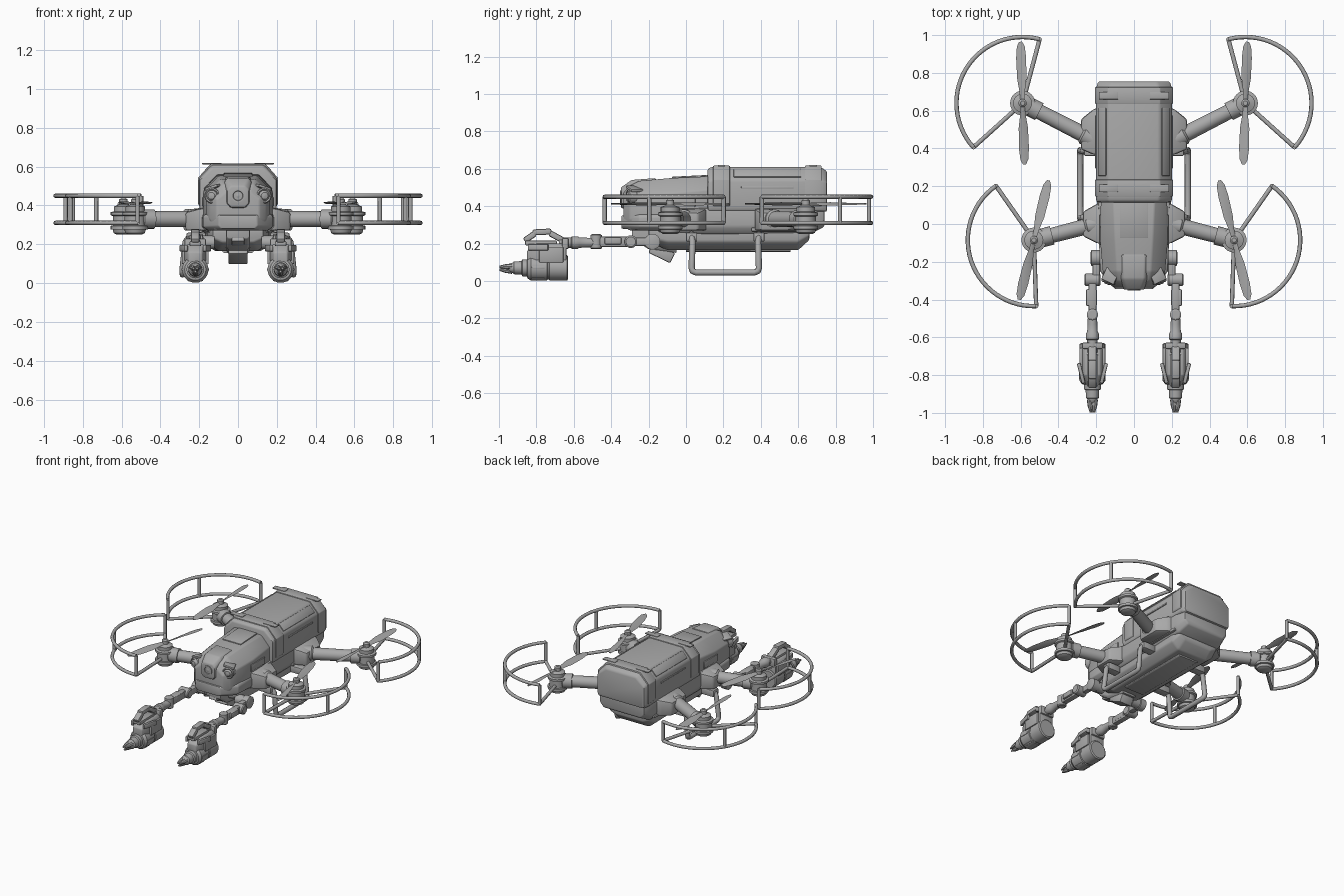
import bpy, bmesh, math
from mathutils import Vector, Matrix

if "Cube" in bpy.data.objects:
    bpy.data.objects.remove(bpy.data.objects["Cube"])

grey = bpy.data.materials.new("matte_grey")
grey.use_nodes = True
grey.diffuse_color = (0.4, 0.4, 0.4, 1)
grey.node_tree.nodes["Principled BSDF"].inputs["Base Color"].default_value = (0.4, 0.4, 0.4, 1)


def mirrored(ob, on):
    if on:
        m = ob.modifiers.new("mirror", 'MIRROR')
        m.use_mirror_merge = False


def finish(name, bm, bevel, mirror):
    """Bevel sharp edges, shade smooth by angle, link the object."""
    bmesh.ops.recalc_face_normals(bm, faces=bm.faces)
    bm.normal_update()
    if bevel:
        sharp = [e for e in bm.edges if e.is_manifold and e.calc_face_angle() > 0.3]
        bmesh.ops.bevel(bm, geom=sharp, offset=bevel, segments=2, profile=0.5,
                        affect='EDGES', clamp_overlap=True)
    me = bpy.data.meshes.new(name)
    bm.to_mesh(me)
    bm.free()
    me.materials.append(grey)
    me.shade_smooth()
    me.set_sharp_from_angle(angle=math.radians(32))
    ob = bpy.data.objects.new(name, me)
    bpy.context.collection.objects.link(ob)
    mirrored(ob, mirror)


def loft(name, rings, bevel=0.0, mirror=False):
    bm = bmesh.new()
    vs = [[bm.verts.new(p) for p in r] for r in rings]
    n = len(vs[0])
    for a, b in zip(vs, vs[1:]):
        for i in range(n):
            bm.faces.new((a[i], a[(i + 1) % n], b[(i + 1) % n], b[i]))
    bm.faces.new(vs[0])
    bm.faces.new(vs[-1])
    finish(name, bm, bevel, mirror)


def hull(name, rows, bevel=0.01, cx=0.0, mirror=False):
    """Row: y, half widths at bottom, middle, top, then four heights."""
    rings = []
    for y, wb, wm, wm2, wt, z0, z1, z2, z3 in [(r[0], r[1], r[2], r[2], *r[3:]) for r in rows]:
        side = [(wb, z0), (wm, z1), (wm2, z2), (wt, z3)]
        rings.append([(cx + x, y, z) for x, z in side] +
                     [(cx - x, y, z) for x, z in reversed(side)])
    loft(name, rings, bevel, mirror)


def box(name, centre, size, bevel=0.006, mirror=False, turn=Matrix()):
    bm = bmesh.new()
    m = Matrix.Translation(centre) @ turn.to_4x4() @ Matrix.Diagonal((*size, 1))
    bmesh.ops.create_cube(bm, size=1, matrix=m)
    finish(name, bm, bevel, mirror)


def lathe(name, p, direction, profile, mirror=False, sides=24):
    """Turned part: profile of (distance, radius) from p along direction."""
    q = Vector(direction).to_track_quat('Z', 'Y')
    rings = []
    for d, r in profile:
        rings.append([Vector(p) + q @ Vector((r * math.cos(t), r * math.sin(t), d))
                      for t in (math.tau * i / sides for i in range(sides))])
    loft(name, rings, 0, mirror)


def tubes(name, paths, radius):
    """Mirrored round bars along paths."""
    cu = bpy.data.curves.new(name, 'CURVE')
    cu.dimensions = '3D'
    cu.bevel_depth, cu.bevel_resolution, cu.use_fill_caps = radius, 2, True
    for path in paths:
        s = cu.splines.new('POLY')
        s.points.add(len(path) - 1)
        for pt, co in zip(s.points, path):
            pt.co = (*co, 1)
        s.use_smooth = True
    cu.materials.append(grey)
    ob = bpy.data.objects.new(name, cu)
    bpy.context.collection.objects.link(ob)
    mirrored(ob, True)


# Fuselage
hull("rear_cover", [(0.115, .19, .2, .13, .37, .39, .53, .60), (0.14, .19, .2, .135, .37, .39, .54, .61),
                    (0.72, .19, .2, .135, .37, .39, .54, .61), (0.755, .18, .19, .12, .37, .39, .53, .585)], 0.015)
hull("middle_hull", [(-0.15, .15, .17, .17, .26, .29, .36, .38), (0.1, .17, .195, .19, .25, .29, .37, .39),
                     (0.66, .17, .195, .19, .25, .29, .37, .39), (0.74, .15, .18, .18, .29, .32, .37, .385)])
hull("lower_hull", [(-0.2, .08, .13, .13, .21, .23, .26, .28), (-0.1, .1, .16, .16, .165, .21, .26, .28),
                    (0.6, .12, .175, .175, .165, .21, .26, .28), (0.66, .11, .16, .17, .22, .24, .26, .28)])
hull("belly_plate", [(0.0, .07, .08, .08, .155, .16, .165, .17), (0.56, .07, .08, .08, .155, .16, .165, .17)], 0.002)
for y in (0.19, 0.68):
    hull("cover_band", [(y - .045, .2, .206, .138, .4, .41, .543, .616),
                        (y + .045, .2, .206, .138, .4, .41, .543, .616)], 0.004)
    box("cover_latch", (0.135, y, .616), (.1, .04, .008), 0.002, True)
box("cover_rail", (0.2, .435, .5), (.012, .28, .012), 0.003, True)
box("cover_edge_panel", (0.168, .435, .576), (.06, .36, .012), 0.004, True,
    Matrix.Rotation(math.radians(47), 4, 'Y'))
box("hull_side_strip", (0.19, .5, .275), (.02, .3, .02), 0.005, True)

# Nose
hull("nose", [(0.14, .15, .175, .11, .27, .33, .49, .56), (-0.08, .15, .18, .10, .27, .33, .47, .55),
              (-0.25, .13, .165, .09, .27, .33, .46, .535), (-0.3, .12, .145, .08, .27, .33, .45, .51),
              (-0.335, .09, .11, .06, .29, .34, .43, .47)], 0.008)
hull("chin_bumper", [(-0.1, .165, .185, .18, .27, .29, .34, .355), (-0.25, .15, .18, .17, .27, .29, .34, .355),
                     (-0.345, .085, .1, .095, .28, .295, .34, .35)], 0.006)
hull("camera_housing", [(-0.16, .05, .075, .06, .38, .41, .53, .55), (-0.29, .045, .07, .055, .38, .41, .52, .54),
                        (-0.348, .035, .055, .035, .39, .41, .48, .5)], 0.008)
lathe("main_lens", (0, -.335, .45), (0, -1, 0), [(0, .034), (.018, .034), (.018, .026), (.01, .022), (.016, .001)])
lathe("side_lens", (.125, -.27, .45), (.25, -1, 0),
      [(0, .04), (.04, .04), (.045, .034), (.04, .028), (.05, .018), (.053, .001)], True)
box("lens_brow", (.125, -.275, .493), (.075, .07, .015), 0.005, True,
    Matrix.Rotation(math.radians(25), 4, 'Z') @ Matrix.Rotation(0.3, 4, 'Y'))
box("roof_hatch", (0, .02, .556), (.15, .19, .012), 0.004, False, Matrix.Rotation(0.05, 4, 'X'))
box("nose_side_vent", (.178, -.03, .42), (.014, .16, .05), 0.005, True)

# Under-nose sensor
hull("sensor_mount", [(-0.29, .05, .06, .06, .23, .24, .27, .28), (-0.2, .05, .062, .062, .17, .19, .27, .28),
                      (-0.05, .05, .062, .062, .15, .17, .27, .28)], 0.005)
box("sensor_pod", (0, -.13, .15), (.1, .13, .06), 0.008, False, Matrix.Rotation(-0.45, 4, 'X'))
box("sensor_window", (0, -.255, .225), (.065, .07, .05), 0.006, False, Matrix.Rotation(-0.4, 4, 'X'))


# Rotor arm with motor, propeller and guard
def rotor(side, hub, root, blade_dir, start, end):
    hub, root = Vector((*hub, 0)), Vector((*root, 0))
    up = Vector((0, 0, 1))
    length = (hub - root).length
    lathe(side + "_arm", root + up * .33, hub - root, [(-.1, .055), (.03, .052), (.04, .042), (length - .1, .04),
          (length - .1, .05), (length - .04, .05), (length - .03, .04), (length, .035)], True)
    lathe(side + "_motor", hub + up * .25, up,
          [(0, .035), (.008, .05), (.025, .055), (.027, .066), (.045, .066), (.047, .055), (.095, .055),
           (.1, .066), (.115, .066), (.12, .05), (.145, .05), (.15, .035), (.155, .022),
           (.18, .022), (.188, .012)], True)
    # Twisted two-blade propeller
    for s in (1, -1):
        d = Vector((*blade_dir, 0)).normalized() * s
        across = up.cross(d)
        rings = []
        for r, w, pitch in ((.01, .012, .5), (.06, .016, .45), (.13, .026, .35),
                            (.24, .027, .2), (.3, .021, .14), (.325, .008, .1)):
            c = hub + up * .412 + d * r
            u = across * math.cos(pitch) + up * math.sin(pitch)
            n = d.cross(u) * .004
            rings.append([c + u * w, c + n, c - u * w, c - n])
        loft(side + "_propeller_blade", rings, 0, True)
    # Two rims, three posts and two spokes
    lo, hi, steps = .31, .45, 28

    def at(deg, h, r=.35):
        t = math.radians(deg)
        return (hub.x + r * math.cos(t), hub.y + r * math.sin(t), h)
    rims = [[at(start + (end - start) * i / steps, h) for i in range(steps + 1)] for h in (lo, hi)]
    posts = [[at(a, lo), at(a, hi)] for a in (start, (start + end) / 2, end)]
    spokes = [[at(a, lo, .04), at(a, lo)] for a in (start, end)]
    tubes(side + "_rotor_guard", rims + posts + spokes, .0115)


rotor("front", (.53, -.085), (.22, -.005), (-.155, .63), -92, 55)
rotor("rear", (.59, .64), (.24, .46), (.02, .64), -42, 105)


# Arm roots
def root_block(name, x0, x1, y0, y1, shift):
    rings = [[(x, y + dy, z) for y, z in ((y0 + t, .27), (y1 - t, .27), (y1 - t, .39 - t / 2), (y0 + t, .39 - t / 2))]
             for x, t, dy in ((x0, 0, 0), ((x0 + x1) / 2, .01, shift / 2), (x1, .05, shift))]
    loft(name, rings, 0.012, True)


root_block("front_arm_root", .12, .27, -.11, .12, -.005)
root_block("rear_arm_root", .15, .28, .37, .63, -.025)

# Landing skids
half = [(.17, .18, .25), (.25, .18, .24), (.27, .175, .21), (.285, .18, .07), (.285, .175, .053), (.285, .155, .045)]
tubes("landing_skid", [[(x, .21 - d, z) for x, d, z in half] + [(x, .21 + d, z) for x, d, z in reversed(half)]], .017)
for y in (.03, .39):
    box("skid_bracket", (.215, y, .235), (.1, .06, .05), 0.008, True)

# Manipulator arms, each carrying a tool
X, TZ = .22, .07
lathe("shoulder_joint", (.12, -.18, .21), (1, 0, 0), [(0, .035), (.06, .035), (.062, .042), (.105, .042), (.11, .03)], True)
box("shoulder_link", (.2, -.235, .21), (.04, .12, .045), 0.008, True)
lathe("upper_joint", (X - .042, -.295, .21), (1, 0, 0), [(0, .026), (.006, .034), (.078, .034), (.084, .026)], True)
box("upper_link", (X, -.385, .21), (.042, .17, .055), 0.01, True)
box("upper_link_cover", (X + .005, -.39, .215), (.058, .09, .04), 0.008, True)
lathe("elbow_joint", (X, -.48, .17), (0, 0, 1), [(0, .024), (.005, .03), (.075, .03), (.08, .022)], True)
lathe("forearm", (X, -.48, .205), (0, -1, 0),
      [(0, .024), (.05, .026), (.09, .028), (.1, .034), (.13, .034), (.135, .028), (.2, .026)], True)
box("wrist_block", (X, -.645, .2), (.11, .035, .06), 0.008, True)
hull("tool_bracket", [(-.64, .05, .055, .04, .1, .12, .18, .2), (-.8, .05, .055, .04, .1, .12, .18, .2),
                      (-.85, .03, .035, .03, .1, .12, .15, .16)], 0.006, X, True)
for dx in (-.06, .06):
    box("bracket_cheek", (X + dx, -.72, .14), (.018, .13, .085), 0.006, True)
    box("bracket_clip", (X + dx, -.79, .18), (.02, .11, .035), 0.006, True, Matrix.Rotation(-dx * 4, 4, 'Z'))
for y, z, length, angle in ((-.69, .235, .09, -.5), (-.77, .262, .1, .05), (-.835, .235, .07, .6)):
    box("tool_grip", (X, y, z), (.045, length, .032), 0.009, True, Matrix.Rotation(angle, 4, 'X'))
box("grip_rail", (X, -.775, .203), (.06, .17, .025), 0.006, True)
lathe("tool_body", (X, -.63, TZ), (0, -1, 0),
      [(0, .06), (.006, .068), (.1, .068), (.103, .062), (.11, .062), (.113, .068), (.2, .068), (.218, .055),
       (.22, .045), (.245, .045), (.25, .036), (.29, .034), (.295, .028), (.31, .024), (.318, .016), (.33, .016)], True)
for i in range(3):
    a = math.tau * i / 3 + .5
    off = Vector((math.cos(a), 0, math.sin(a)))
    lathe("chuck_jaw", Vector((X, -.93, TZ)) + off * .018, Vector((0, -1, 0)) - off * .12,
          [(0, .014), (.035, .013), (.068, .006)], True, 8)
for i in range(6):
    a = math.tau * i / 6
    box("tool_rib", (X + .064 * math.cos(a), -.79, TZ + .064 * math.sin(a)), (.012, .07, .014), 0.003, True,
        Matrix.Rotation(-a, 4, 'Y'))
